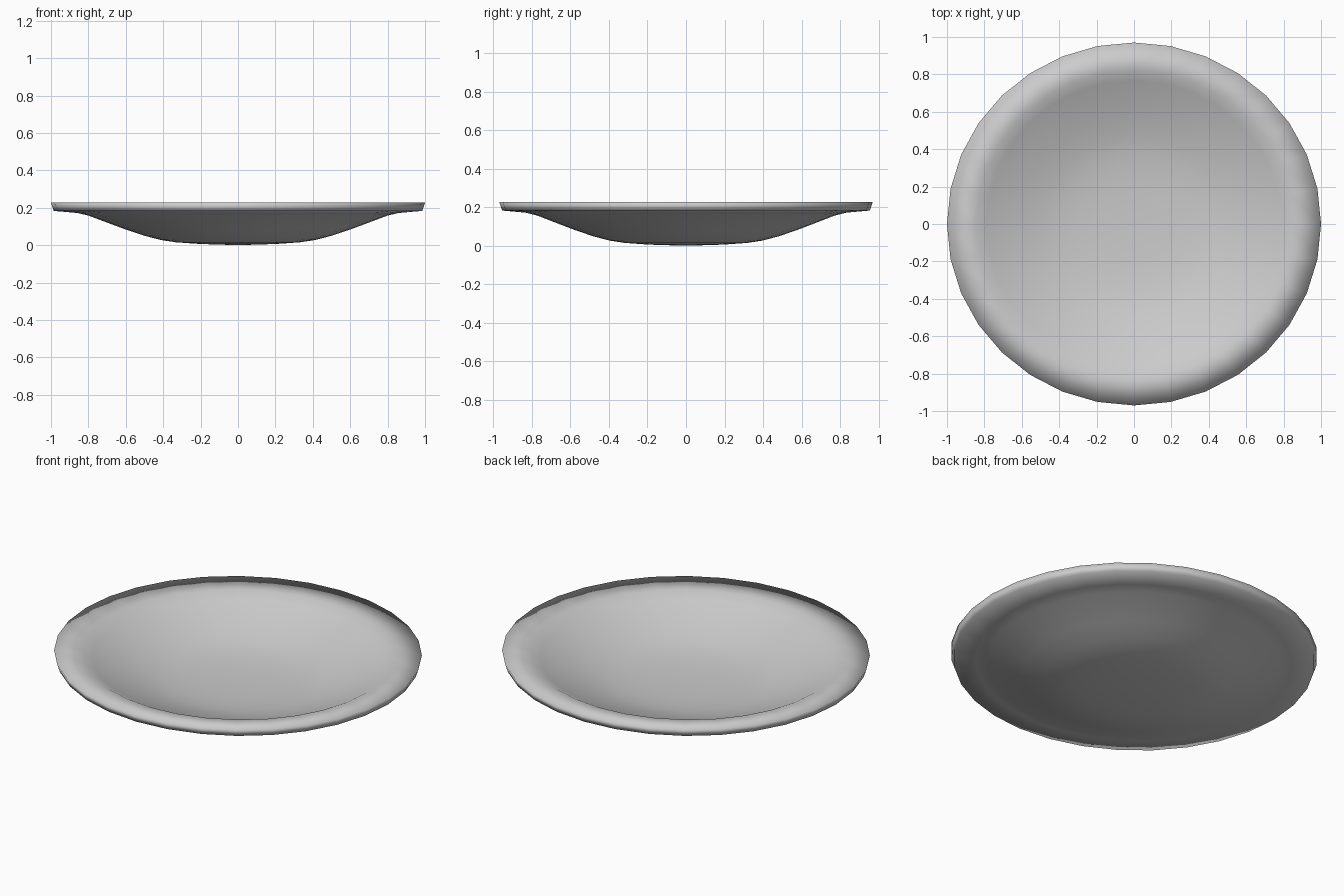
import bpy, bmesh
from math import cos, sin, tau

if "Cube" in bpy.data.objects:
    bpy.data.objects.remove(bpy.data.objects["Cube"])

SIDES = 32
DEPTH = 0.97  # slightly narrower front to back

# Half cross-section (radius, height): underside outwards, rim, then inside back to centre
UNDERSIDE = [(0.2, 0.006), (0.33, 0.015), (0.41, 0.027), (0.5, 0.05), (0.61, 0.087),
             (0.8, 0.158), (0.86, 0.172), (0.985, 0.183)]
INSIDE = [(1.0, 0.227), (0.845, 0.216), (0.79, 0.188), (0.6, 0.118), (0.48, 0.08),
          (0.4, 0.064), (0.31, 0.052), (0.2, 0.045)]

bm = bmesh.new()


def ring(r, z):
    return [bm.verts.new((r * cos(tau * i / SIDES), r * DEPTH * sin(tau * i / SIDES), z))
            for i in range(SIDES)]


rings = [ring(r, z) for r, z in UNDERSIDE + INSIDE]
for a, b in zip(rings, rings[1:]):
    for i in range(SIDES):
        j = (i + 1) % SIDES
        bm.faces.new((a[i], a[j], b[j], b[i]))

# Close the bottom and the inside floor with fans
for end, z in ((rings[0], 0.0), (rings[-1], 0.04)):
    centre = bm.verts.new((0, 0, z))
    for i in range(SIDES):
        bm.faces.new((end[i], end[(i + 1) % SIDES], centre))

bmesh.ops.recalc_face_normals(bm, faces=bm.faces)
for f in bm.faces:
    f.smooth = True

mesh = bpy.data.meshes.new("plate")
bm.to_mesh(mesh)
bm.free()
plate = bpy.data.objects.new("plate", mesh)
bpy.context.collection.objects.link(plate)
